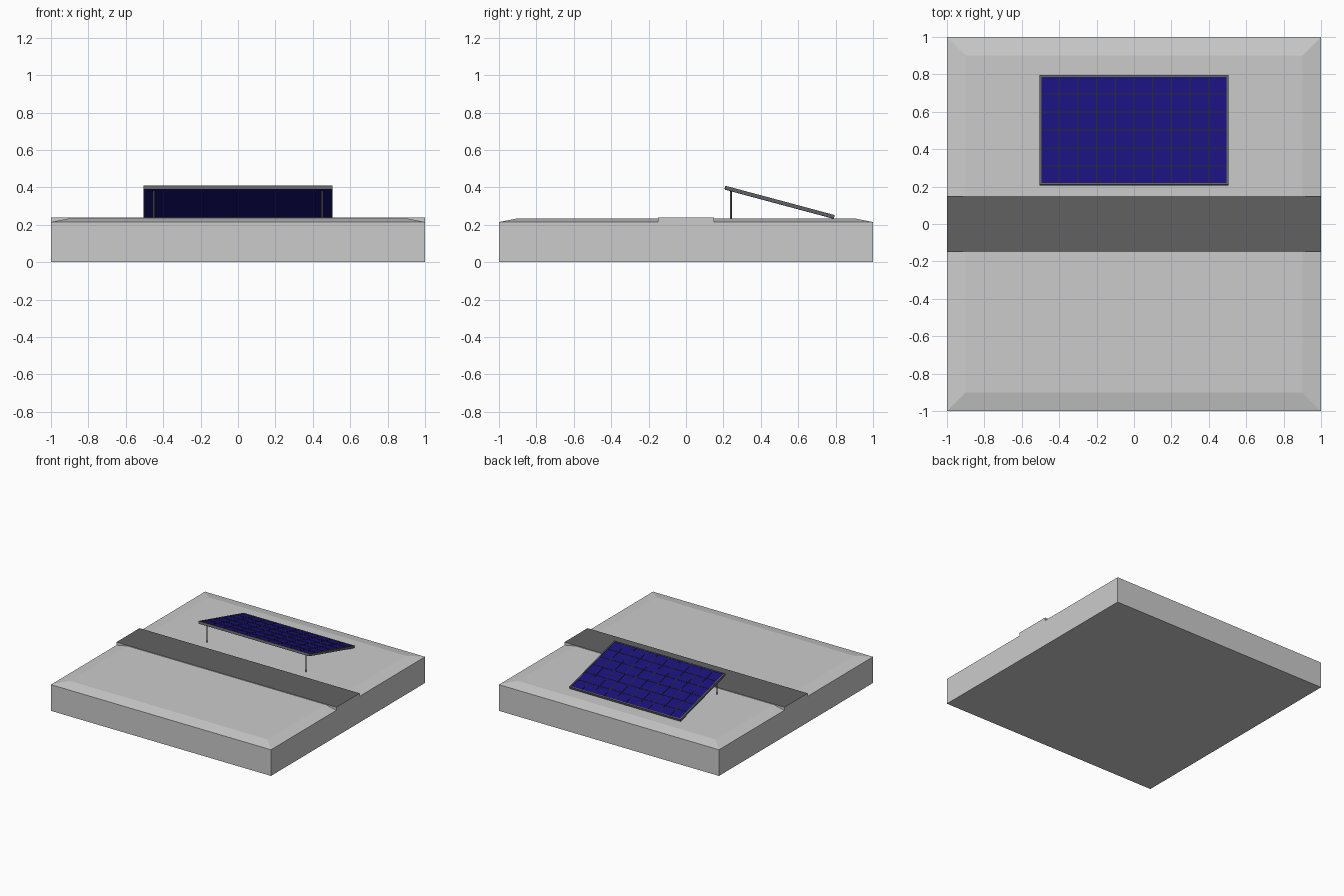
import bpy, bmesh, math
from mathutils import Matrix

if "Cube" in bpy.data.objects:
    bpy.data.objects.remove(bpy.data.objects["Cube"])


def material(name, r, g, b):
    m = bpy.data.materials.new(name)
    m.diffuse_color = (r, g, b, 1)
    m.use_nodes = True
    m.node_tree.nodes["Principled BSDF"].inputs["Base Color"].default_value = m.diffuse_color
    return m


grey = material("roof_grey", 0.8, 0.8, 0.8)
dark = material("dark_strip", 0.12, 0.12, 0.12)
blue = material("cell_blue", 0.01, 0.006, 0.2)
frame_mat = material("frame_grey", 0.12, 0.12, 0.12)
grid_mat = material("grid_dark", 0.02, 0.02, 0.02)


def finish(name, bm, *mats):
    me = bpy.data.meshes.new(name)
    bm.to_mesh(me)
    bm.free()
    ob = bpy.data.objects.new(name, me)
    for m in mats:
        me.materials.append(m)
    bpy.context.collection.objects.link(ob)
    return ob


def add_box(bm, loc, size):
    bmesh.ops.create_cube(bm, size=1, matrix=Matrix.Translation(loc)
                          @ Matrix.Diagonal((*size, 1)))


# Roof slab with chamfered rim and raised walkway strip, lofted along y
half = [(-1, -0.9, 0.215, 0.235), (-0.15, -0.15, 0.215, 0.235),
        (-0.15, -0.15, 0.24, 0.24)]
rows = half + [(-a, -b, c, d) for a, b, c, d in reversed(half)]
bm = bmesh.new()
rings = []
for ry, iy, rz, iz in rows:
    pts = [(-1, ry, 0), (-1, ry, rz), (-0.9, iy, iz),
           (0.9, iy, iz), (1, ry, rz), (1, ry, 0)]
    rings.append([bm.verts.new(p) for p in pts])
for i, (a, b) in enumerate(zip(rings, rings[1:])):
    for k in range(6):
        n = (k + 1) % 6
        if i in (1, 3) and k in (0, 4, 5):
            continue  # the step has no width on the sides and underside
        f = bm.faces.new((a[k], a[n], b[n], b[k]))
        f.material_index = 1 if i == 2 and k in (1, 2, 3) else 0
for r in (rings[0], rings[-1]):
    bm.faces.new((r[0], r[1], r[4], r[5]))
    bm.faces.new((r[1], r[2], r[3], r[4]))
bmesh.ops.remove_doubles(bm, verts=bm.verts, dist=1e-5)
bmesh.ops.recalc_face_normals(bm, faces=bm.faces)
finish("roof_slab", bm, grey, dark)

# Tilted panel parts share one placement
tilt = Matrix.Translation((0, 0.5, 0.32)) @ Matrix.Rotation(math.radians(-15), 4, 'X')

# Blue cell plate
bm = bmesh.new()
add_box(bm, (0, 0, -0.001), (1.0, 0.6, 0.018))
finish("panel_plate", bm, blue).matrix_world = tilt

# Frame around the plate
bm = bmesh.new()
for s in (-1, 1):
    add_box(bm, (s * 0.5, 0, 0.002), (0.01, 0.606, 0.018))
    add_box(bm, (0, s * 0.298, 0.002), (1.01, 0.01, 0.018))
finish("panel_frame", bm, frame_mat).matrix_world = tilt

# Grid lines dividing the cells, 10 by 6
bm = bmesh.new()
for i in range(1, 10):
    add_box(bm, (-0.5 + i * 0.1, 0, 0.008), (0.005, 0.596, 0.004))
for j in range(1, 6):
    add_box(bm, (0, -0.3 + j * 0.1, 0.008), (0.996, 0.005, 0.004))
finish("cell_grid", bm, grid_mat).matrix_world = tilt

# Support legs under the raised edge
for side, x in (("left", -0.45), ("right", 0.45)):
    bm = bmesh.new()
    bmesh.ops.create_cone(bm, cap_ends=True, segments=12, radius1=0.005,
                          radius2=0.005, depth=0.15,
                          matrix=Matrix.Translation((x, 0.24, 0.31)))
    finish(side + "_leg", bm, frame_mat)
